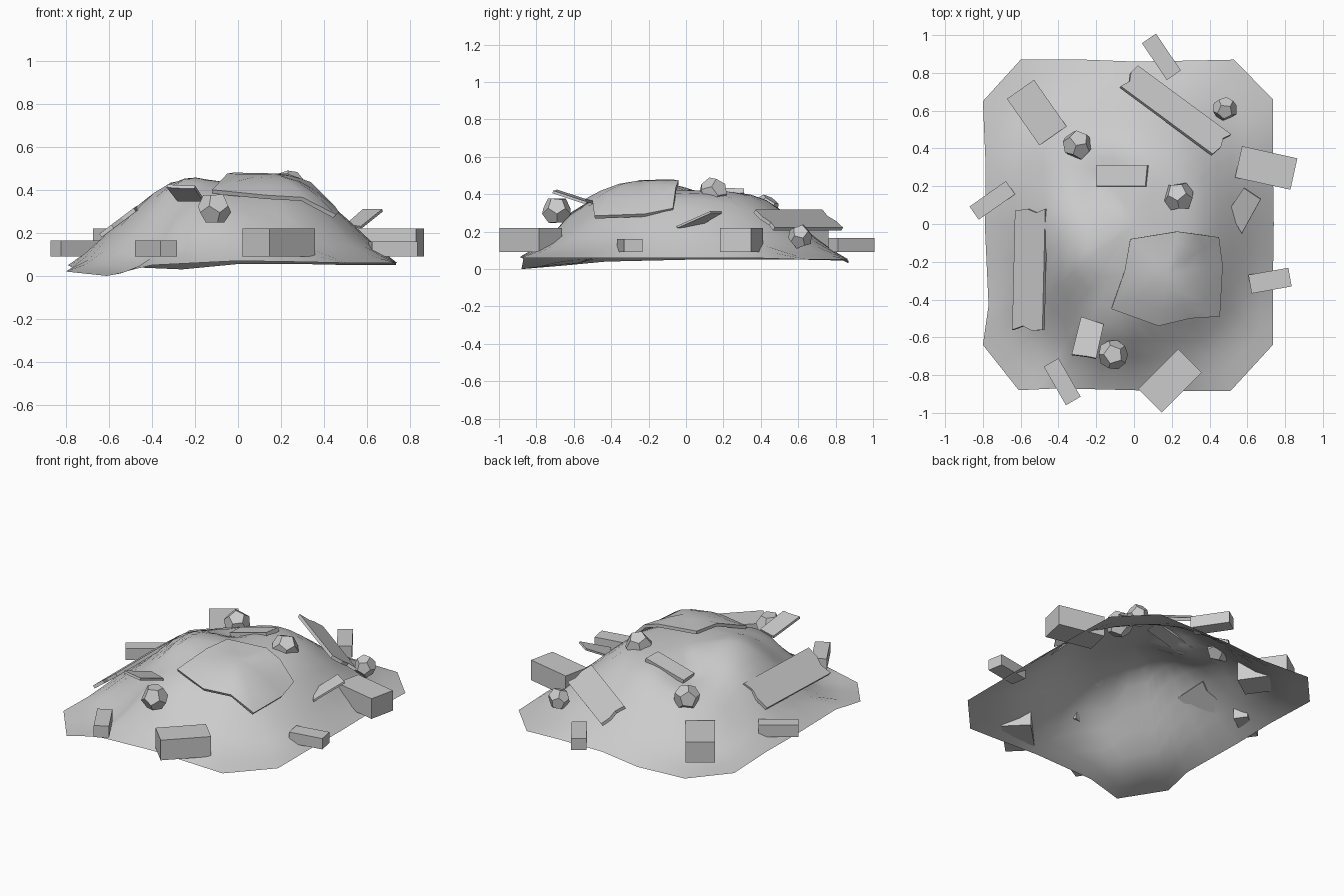
import bpy, bmesh, math, random
from mathutils import Vector

if "Cube" in bpy.data.objects:
    bpy.data.objects.remove(bpy.data.objects["Cube"])
random.seed(4)

# Mound footprint, anticlockwise: x, y, z
RIM = [(.74, 0, .06), (.735, .35, .06), (.735, .66, .05), (.53, .87, .05), (.3, .865, .055),
       (0, .86, .055), (-.26, .87, .03), (-.6, .87, .045), (-.8, .65, .05), (-.785, .3, .05),
       (-.79, 0, .05), (-.77, -.43, .04), (-.8, -.64, .02), (-.61, -.88, 0), (-.4, -.87, .05),
       (0, -.88, .07), (.3, -.885, .065), (.51, -.885, .06), (.735, -.64, .06), (.735, -.35, .06)]
SLOPE = [(0, 1), (.25, 1), (.4, .95), (.5, .86), (.6, .69), (.7, .5), (.8, .31), (.9, .14), (1, 0)]
# Local lumps and dents: x, y, height, spread
LUMPS = [(-.24, -.16, .045, .035), (-.2, .24, -.075, .022), (-.15, -.6, .08, .025), (-.58, 0, .025, .04)]


def height(x, y):
    """Mound height: find the rim sector, then follow the slope profile."""
    if abs(x) + abs(y) < 1e-6:
        x = 1e-4
    for i, a in enumerate(RIM):
        b = RIM[(i + 1) % len(RIM)]
        d = a[0] * b[1] - a[1] * b[0]
        u = (x * b[1] - y * b[0]) / d
        v = (a[0] * y - a[1] * x) / d
        if u >= -1e-6 and v >= -1e-6:
            t = min(u + v, 1)
            z0 = (u * a[2] + v * b[2]) / (u + v)
            break
    # contours turn from the rim shape to an ellipse further in
    fade = min(1, (1 - t) / .25)
    e = math.hypot(x / .77, y / .87)
    t = min(1, t + (e - t) * .8 * fade)
    for (t0, f0), (t1, f1) in zip(SLOPE, SLOPE[1:]):
        if t <= t1 + 1e-6:
            f = f0 + (f1 - f0) * (t - t0) / (t1 - t0)
            break
    lump = sum(h * math.exp(-((x - a) ** 2 + (y - b) ** 2) / s) for a, b, h, s in LUMPS)
    return z0 + (.42 - z0) * f + lump * fade


def make(name, verts, faces):
    me = bpy.data.meshes.new(name)
    me.from_pydata([tuple(v) for v in verts], [], faces)
    ob = bpy.data.objects.new(name, me)
    bpy.context.collection.objects.link(ob)
    bpy.ops.object.select_all(action='DESELECT')
    ob.select_set(True)
    bpy.context.view_layer.objects.active = ob
    return ob


def rings(outline, centre, steps, zfun):
    """Concentric rings of a star-shaped outline; zfun(x, y, step, outline point)."""
    n = len(outline)
    vs = [(*centre, zfun(*centre, 0, outline[0]))]
    for s in steps:
        for p in outline:
            x = centre[0] + (p[0] - centre[0]) * s
            y = centre[1] + (p[1] - centre[1]) * s
            vs.append((x, y, zfun(x, y, s, p)))
    fs = [(0, 1 + i, 1 + (i + 1) % n) for i in range(n)]
    for k in range(len(steps) - 1):
        a, b = 1 + k * n, 1 + (k + 1) * n
        fs += [(a + i, b + i, b + (i + 1) % n, a + (i + 1) % n) for i in range(n)]
    return vs, fs


def slab(name, top, thick):
    """Flat piece from its top outline, thickened downwards."""
    top = [Vector(p) for p in top]
    n = len(top)
    nor = Vector()
    for i in range(n):
        nor += top[i].cross(top[(i + 1) % n])
    nor.normalize()
    if nor.z < 0:
        top.reverse()
        nor = -nor
    vs = top + [p - nor * thick for p in top]
    fs = [tuple(range(n)), tuple(range(2 * n - 1, n - 1, -1))]
    fs += [(i, i + n, (i + 1) % n + n, (i + 1) % n) for i in range(n)]
    return make(name, vs, fs)


def plank(name, start, end, side, thick):
    """Long board with splintered ends; start/end are mid points of the short sides."""
    s, e, w = Vector(start), Vector(end), Vector(side)
    d = (e - s).normalized()
    pts = [s - w, s - w * .3 + d * .02, s + w * .3 - d * .005, s + w,
           e + w, e + w * .4 - d * .02, e - w * .2, e - w - d * .01]
    slab(name, pts, thick)


# Hollow mound shell
outline = []
for i, p in enumerate(RIM):
    q = RIM[(i + 1) % len(RIM)]
    outline += [p[:2], ((p[0] + q[0]) / 2, (p[1] + q[1]) / 2)]
make("mound", *rings(outline, (0, 0), [.12, .25, .32, .4, .5, .6, .7, .8, .9, 1],
                     lambda x, y, s, p: height(x, y)))
bpy.ops.object.shade_smooth_by_angle(angle=math.radians(60))

# Large broken sheet bent over the crest
SHEET = [(.47, -.22, .295), (.45, -.07, .325), (.34, -.055, .435), (.23, -.04, .475), (-.02, -.08, .48),
         (-.05, -.25, .475), (-.12, -.45, .40), (.13, -.54, .375), (.3, -.5, .365), (.455, -.49, .285)]
make("broken_sheet", *rings(SHEET, (.18, -.26), [.35, .7, 1],
                            lambda x, y, s, p: .472 + (p[2] - .472) * s ** 1.7))
mod = bpy.context.object.modifiers.new("thickness", 'SOLIDIFY')
mod.thickness = .02
mod.offset = -1
bpy.ops.object.modifier_apply(modifier=mod.name)
bpy.ops.object.shade_smooth_by_angle(angle=math.radians(50))

# Blocks stuck in the lower slope: x, y, length, width, angle, top
BLOCKS = [(.19, -.83, .3, .175, 45, .22), (.70, .297, .3, .17, -12.5, .22),
          (-.515, .59, .3, .175, -55, .22), (.145, .885, .235, .09, -56, .165),
          (.72, -.3, .215, .1, 10, .16), (-.38, -.835, .235, .09, -60, .165),
          (-.75, .125, .235, .085, 35, .165)]
for i, (x, y, l, w, a, z) in enumerate(BLOCKS):
    c, s = math.cos(math.radians(a)), math.sin(math.radians(a))
    slab(f"block_{i + 1}", [(x + u * l / 2 * c - v * w / 2 * s, y + u * l / 2 * s + v * w / 2 * c, z)
                            for u, v in ((-1, -1), (1, -1), (1, 1), (-1, 1))], z - .09)

# Splintered planks lying on the slopes
plank("back_plank", (-.025, .785, .27), (.47, .42, .27), (.045, .055, -.048), .02)
plank("left_plank", (-.565, -.56, .255), (-.55, .08, .265), (.08, 0, .06), .02)

# Small shards
slab("right_shard", [(.58, .19, .31), (.67, .13, .31), (.57, -.05, .23), (.5, .07, .24)], .012)
slab("front_shard", [(-.28, -.49, .36), (-.16, -.53, .36), (-.2, -.71, .42),
                     (-.25, -.7, .42), (-.33, -.69, .425)], .015)
slab("crest_slab", [(-.2, .2, .365), (.06, .2, .435), (.07, .31, .43), (-.2, .31, .36)], .025)

# Faceted rocks: hull of the face centres of a jittered icosahedron
for i, (x, y, z, r) in enumerate([(-.11, -.69, .31, .08), (.235, .145, .41, .08),
                                  (-.3, .42, .32, .08), (.48, .61, .175, .066)]):
    bm = bmesh.new()
    bmesh.ops.create_icosphere(bm, subdivisions=1, radius=r * 1.28)
    pts = [f.calc_center_median() * random.uniform(.93, 1.05) for f in bm.faces]
    bm.clear()
    for p in pts:
        bm.verts.new(p)
    bmesh.ops.convex_hull(bm, input=bm.verts[:])
    bmesh.ops.dissolve_limit(bm, angle_limit=math.radians(14), verts=bm.verts[:], edges=bm.edges[:])
    rock = make(f"rock_{i + 1}", [], [])
    bm.to_mesh(rock.data)
    bm.free()
    rock.location = (x, y, z)
    rock.rotation_euler = (i, i * 2, i * .7)
    bpy.ops.object.shade_smooth_by_angle(angle=math.radians(30))
